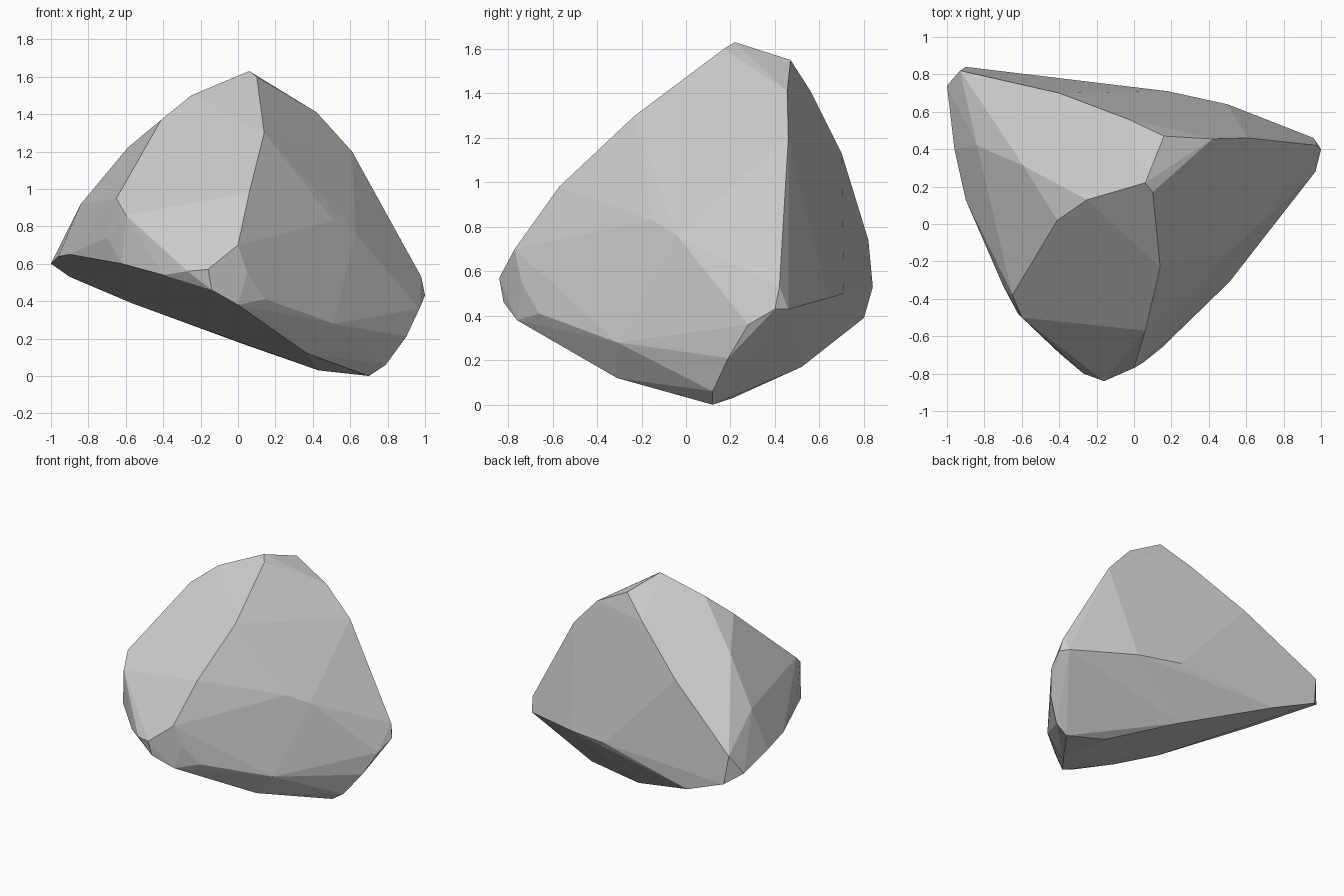
import bpy, bmesh, math

# Corner points of the stone; the body is their convex hull
corners = [
    # crown and the ridges running down from it
    (.06, .22, 1.63), (.10, .17, 1.60), (-.25, .13, 1.50), (-.41, .02, 1.37),
    (.165, .0, 1.39), (.14, -.23, 1.30), (.06, -.57, .98), (.16, .47, 1.55),
    (.42, .455, 1.41), (.61, .46, 1.20), (-.03, .56, 1.41), (-.40, .70, 1.13),
    # left side
    (-.65, -.38, .95), (-.60, -.50, .86), (-.70, -.33, .74), (-.90, .13, .65),
    (-.96, .40, .64), (-.84, .42, .92), (-.59, .31, 1.22),
    (-1.0, .74, .60), (-.93, .82, .74), (-.90, .84, .53),
    # front tip
    (-.62, -.48, .60), (-.40, -.69, .54), (-.27, -.80, .56), (-.16, -.84, .57),
    (-.14, -.82, .46), (.0, -.77, .70), (.05, -.74, .55), (.15, -.66, .41),
    (.0, -.76, .38),
    # right side
    (.51, -.15, .83), (.63, -.04, .76), (.51, -.31, .28), (.37, -.31, .12),
    (.76, .03, .18), (.90, .19, .21), (.97, .28, .36), (1.0, .40, .43),
    (.98, .42, .53), (.96, .46, .43),
    # back and underside
    (.50, .64, .48), (.18, .71, .50), (-.57, .80, .39), (.03, .52, .17),
    (.43, .21, .03), (.70, .12, .0), (.79, .12, .06),
]

bm = bmesh.new()
for c in corners:
    bm.verts.new(c)
hull = bmesh.ops.convex_hull(bm, input=bm.verts[:])
loose = [v for v in bm.verts if not v.link_faces]
bmesh.ops.delete(bm, geom=loose, context='VERTS')

# Merge nearly flat triangles into broad facets
bmesh.ops.dissolve_limit(bm, angle_limit=math.radians(3),
                         verts=bm.verts[:], edges=bm.edges[:])
bmesh.ops.recalc_face_normals(bm, faces=bm.faces[:])

# Faceted stone
mesh = bpy.data.meshes.new("stone")
bm.to_mesh(mesh)
bm.free()
stone = bpy.data.objects.new("stone", mesh)
bpy.context.collection.objects.link(stone)
